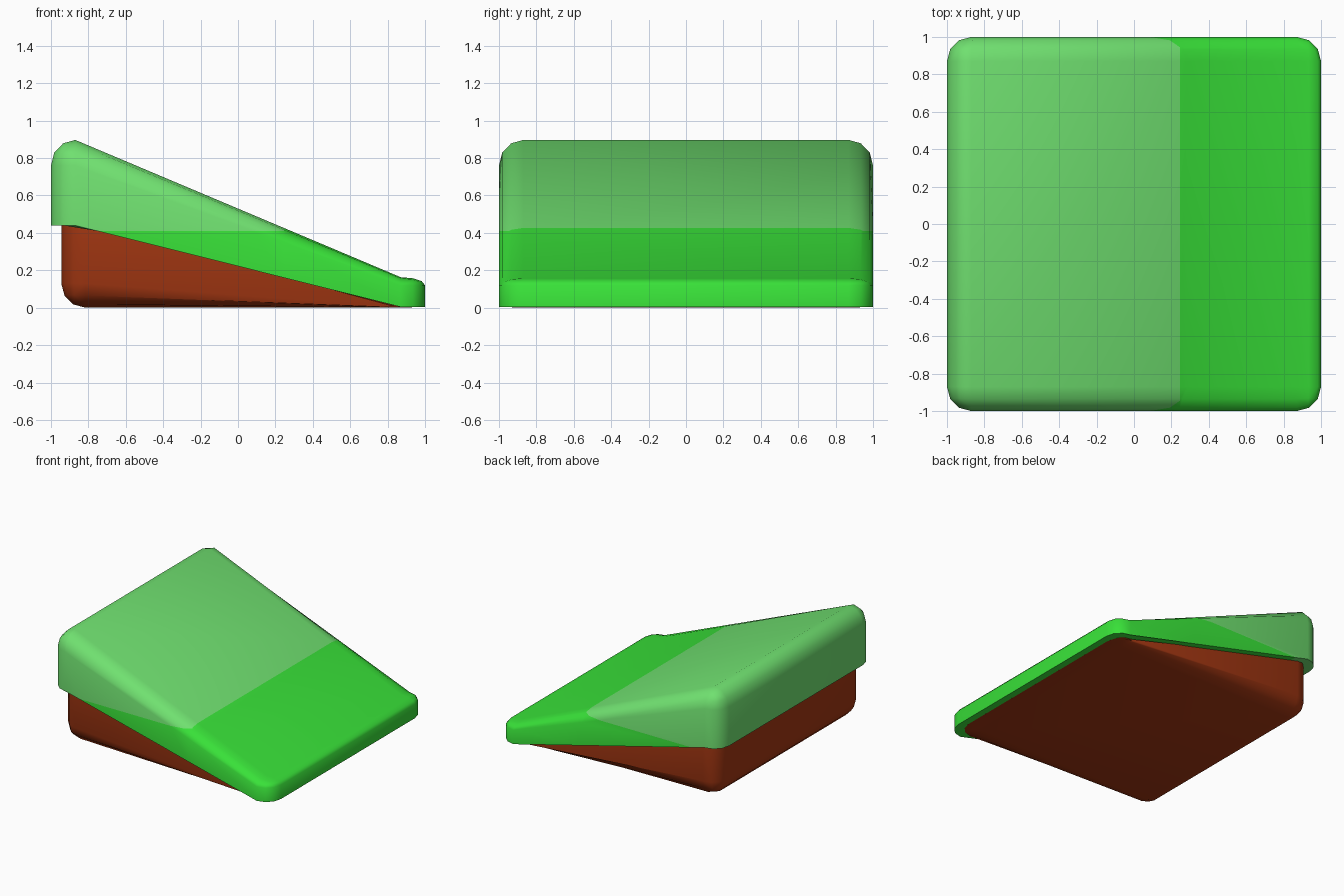
import bpy, bmesh
from mathutils import Vector

if "Cube" in bpy.data.objects:
    bpy.data.objects.remove(bpy.data.objects["Cube"])

R = 0.13  # corner rounding


def material(name, rgb):
    m = bpy.data.materials.new(name)
    m.diffuse_color = (*rgb, 1)
    m.use_nodes = True
    m.node_tree.nodes["Principled BSDF"].inputs["Base Color"].default_value = m.diffuse_color
    return m


def rounded_box(half, round_top):
    """Unit-high box with rounded upright edges and a rounded top or bottom rim."""
    bm = bmesh.new()
    bmesh.ops.create_cube(bm, size=2)
    for v in bm.verts:
        v.co = Vector((v.co.x * half, v.co.y * half, (v.co.z + 1) / 2))
    rim = 1.0 if round_top else 0.0
    edges = [e for e in bm.edges if any(abs(v.co.z - rim) < 1e-4 for v in e.verts)]
    bmesh.ops.bevel(bm, geom=edges, offset=R, segments=3, profile=0.5, affect='EDGES')
    return bm


def along(x, half, left, right):
    """Value that changes linearly over the flat span, constant in the rounded ends."""
    s = half - R
    t = (max(-s, min(s, x)) + s) / (2 * s)
    return left + (right - left) * t


def finish(bm, name, mats):
    bmesh.ops.recalc_face_normals(bm, faces=bm.faces)
    me = bpy.data.meshes.new(name)
    bm.to_mesh(me)
    bm.free()
    ob = bpy.data.objects.new(name, me)
    bpy.context.collection.objects.link(ob)
    for m in mats:
        me.materials.append(m)
    bpy.ops.object.select_all(action='DESELECT')
    ob.select_set(True)
    bpy.context.view_layer.objects.active = ob
    bpy.ops.object.shade_smooth_by_angle(angle=0.7)
    return ob


green = material("grass green", (0.04, 0.75, 0.04))
light = material("light green", (0.162, 0.75, 0.162))
brown = material("earth brown", (0.37, 0.038, 0.006))

# Sloping grass cap
bm = rounded_box(1.0, True)
for v in bm.verts:
    x, z = v.co.x, v.co.z
    if z < 0.5:
        v.co.z = along(x, 1, 0.44, 0.004)
    else:
        v.co.z = along(x, 1, 0.897, 0.163) - (1 - z) * along(x, 1, 1.05, 0.33)
# Cut the colour boundary, then paint the high part lighter
for co, no in (((0, 0, 0.41), (0, 0, 1)), ((0.245, 0, 0), (1, 0, 0))):
    bmesh.ops.bisect_plane(bm, geom=bm.verts[:] + bm.edges[:] + bm.faces[:],
                           dist=1e-5, plane_co=co, plane_no=no)
for f in bm.faces:
    c = f.calc_center_median()
    f.material_index = int(c.z > 0.41 and c.x < 0.245)
finish(bm, "grass_cap", [green, light])

# Earth wedge below the cap
H = 0.945
bm = rounded_box(H, False)
for v in bm.verts:
    x, z = v.co.x, v.co.z
    if z > 0.5:
        v.co.z = along(x, H, 0.45, 0.012)
    else:
        v.co.z = z * along(x, H, 1.0, 0.03)
finish(bm, "earth_wedge", [brown])
